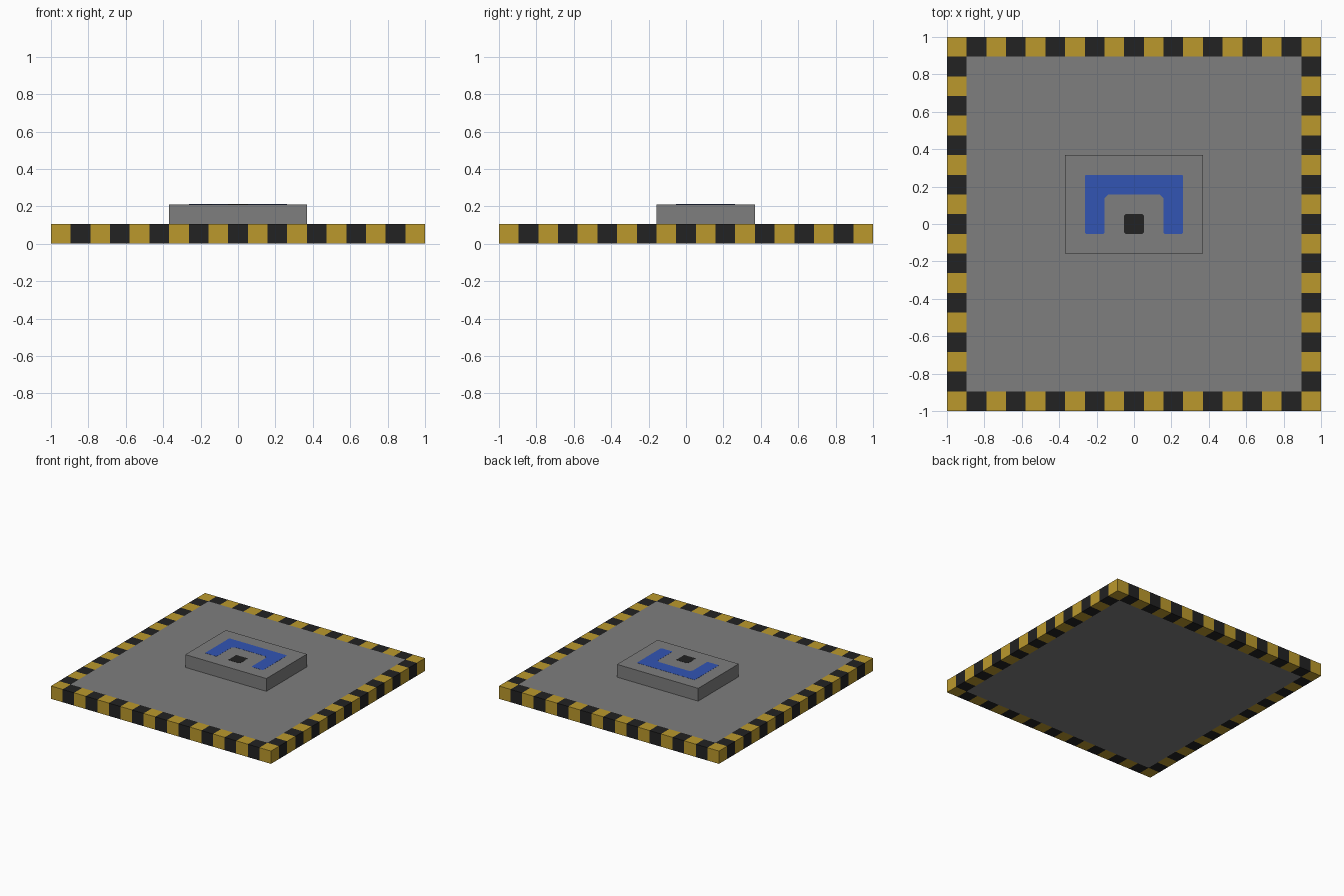
import bpy
import bmesh
from mathutils import Vector

if "Cube" in bpy.data.objects:
    bpy.data.objects.remove(bpy.data.objects["Cube"], do_unlink=True)

CELLS = 19
C = 2 / CELLS          # side of one stripe block
P = C / 16             # small corner notch of the painted marks


def material(name, srgb):
    linear = [((v / 255 + 0.055) / 1.055) ** 2.4 for v in srgb]
    mat = bpy.data.materials.new(name)
    mat.use_nodes = True
    mat.diffuse_color = (*linear, 1)
    mat.node_tree.nodes["Principled BSDF"].inputs["Base Color"].default_value = (*linear, 1)
    return mat


grey = material("grey metal", (126, 126, 126))
yellow = material("hazard yellow", (187, 153, 44))
black = material("hazard black", (34, 34, 34))
blue = material("marking blue", (50, 85, 180))


def finish(name, bm, *mats):
    bmesh.ops.recalc_face_normals(bm, faces=bm.faces[:])
    mesh = bpy.data.meshes.new(name)
    bm.to_mesh(mesh)
    bm.free()
    for mat in mats:
        mesh.materials.append(mat)
    obj = bpy.data.objects.new(name, mesh)
    bpy.context.collection.objects.link(obj)
    return obj


def prism(name, outline, z, height, mat):
    """Extrude a flat outline upwards, leaving the hidden underside open."""
    bm = bmesh.new()
    base = bm.faces.new([bm.verts.new((x, y, z)) for x, y in outline])
    new = bmesh.ops.extrude_face_region(bm, geom=[base])["geom"]
    verts = [g for g in new if isinstance(g, bmesh.types.BMVert)]
    bmesh.ops.translate(bm, verts=verts, vec=(0, 0, height))
    low = [f for f in bm.faces if all(abs(v.co.z - z) < 1e-6 for v in f.verts)]
    bmesh.ops.recalc_face_normals(bm, faces=bm.faces[:])
    bmesh.ops.delete(bm, geom=low, context='FACES_ONLY')
    return finish(name, bm, mat)


def cut_corners(corners):
    """Chamfer each (x, y, size) corner of an outline."""
    points = []
    for i, (x, y, size) in enumerate(corners):
        here = Vector((x, y))
        for other in (corners[i - 1], corners[(i + 1) % len(corners)]):
            points.append(here + (Vector(other[:2]) - here).normalized() * size)
    return points


def mirrored(half):
    return half + [(-x, y, size) for x, y, size in reversed(half)]


# Base slab, sliced into cells and striped around the border
bm = bmesh.new()
bmesh.ops.create_cube(bm, size=1)
bmesh.ops.scale(bm, vec=(2, 2, C), verts=bm.verts[:])
bmesh.ops.translate(bm, vec=(0, 0, C / 2), verts=bm.verts[:])
for axis in (Vector((1, 0, 0)), Vector((0, 1, 0))):
    for i in range(1, CELLS):
        bmesh.ops.bisect_plane(bm, geom=bm.verts[:] + bm.edges[:] + bm.faces[:],
                               plane_co=axis * (i * C - 1), plane_no=axis)
last = CELLS - 1
for face in bm.faces:
    centre = face.calc_center_median()
    i, j = (min(last, int((v + 1) / C)) for v in centre.xy)
    if i in (0, last) or j in (0, last):
        face.material_index = 1 + (i + j) % 2
bmesh.ops.dissolve_limit(bm, angle_limit=0.01, verts=bm.verts[:],
                         edges=bm.edges[:], delimit={'MATERIAL'})
finish("base_slab", bm, grey, yellow, black)

# Raised block, set towards the back
prism("raised_block", cut_corners(mirrored([(3.5 * C, -1.5 * C, 0), (3.5 * C, 3.5 * C, 0)]))[::2],
      C, C, grey)

# Painted marks on the block
bracket = [(1.5 * C, 1.5 * C, 3 * P), (1.5 * C, -0.5 * C, P),
           (2.5 * C, -0.5 * C, P), (2.5 * C, 2.5 * C, P)]
prism("bracket_marking", cut_corners(mirrored(bracket)), 2 * C, 0.001, blue)
square = [(C / 2, -C / 2, P), (C / 2, C / 2, P)]
prism("square_marking", cut_corners(mirrored(square)), 2 * C, 0.001, black)
